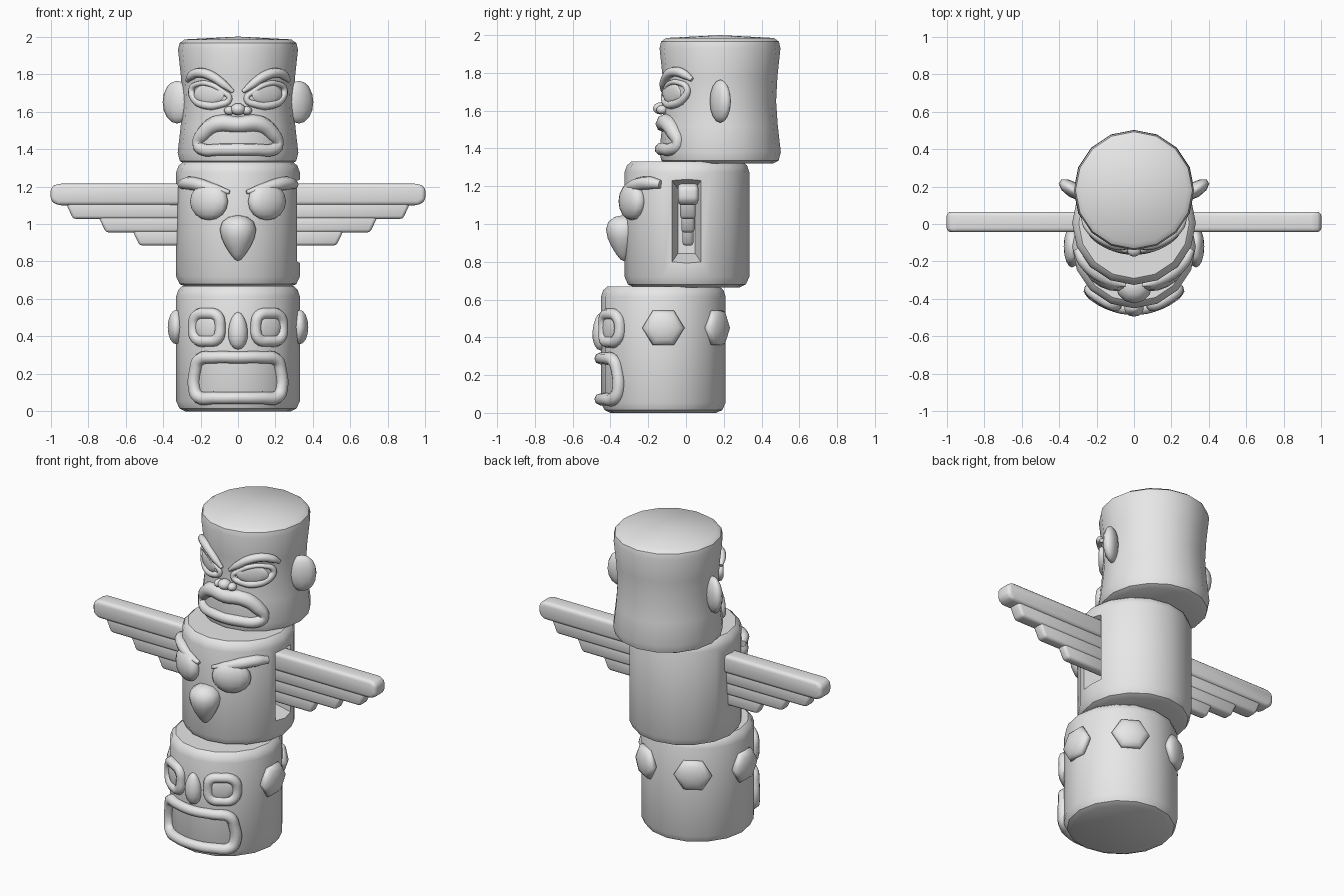
import bpy, bmesh, math
from mathutils import Matrix, Vector

if "Cube" in bpy.data.objects:
    bpy.data.objects.remove(bpy.data.objects["Cube"])

GREY = bpy.data.materials.new("carved_grey")
GREY.diffuse_color = (0.8, 0.8, 0.8, 1)
GREY.use_nodes = True
GREY.node_tree.nodes["Principled BSDF"].inputs["Base Color"].default_value = GREY.diffuse_color


def finish(ob, angle=40):
    ob.data.materials.clear()
    ob.data.materials.append(GREY)
    bpy.ops.object.select_all(action='DESELECT')
    ob.select_set(True)
    bpy.context.view_layer.objects.active = ob
    bpy.ops.object.shade_smooth_by_angle(angle=math.radians(angle))
    return ob


def from_bmesh(name, bm):
    bmesh.ops.recalc_face_normals(bm, faces=bm.faces)
    me = bpy.data.meshes.new(name)
    bm.to_mesh(me)
    bm.free()
    ob = bpy.data.objects.new(name, me)
    bpy.context.collection.objects.link(ob)
    return ob


class Drum:
    """A 16-sided turned block; at() gives points on its front surface."""
    def __init__(self, name, cy, profile, dome=0.0):
        self.cy, self.profile = cy, profile
        bm = bmesh.new()
        n, rings = 16, []
        for r, z in profile:
            rings.append([bm.verts.new((r * math.sin(2 * math.pi * i / n),
                                        cy - r * math.cos(2 * math.pi * i / n), z)) for i in range(n)])
        for a, b in zip(rings, rings[1:]):
            for i in range(n):
                bm.faces.new((a[i], a[(i + 1) % n], b[(i + 1) % n], b[i]))
        bm.faces.new(rings[0])
        tip = bm.verts.new((0, cy, profile[-1][1] + dome))
        for i in range(n):
            bm.faces.new((rings[-1][i], rings[-1][(i + 1) % n], tip))
        self.ob = from_bmesh(name, bm)

    def radius(self, z):
        for (r0, z0), (r1, z1) in zip(self.profile, self.profile[1:]):
            if z0 <= z <= z1:
                return r0 + (r1 - r0) * (z - z0) / (z1 - z0)
        return self.profile[0][0]

    def at(self, x, z, out=0.0):
        r = self.radius(z)
        a = math.asin(max(-1, min(1, x / r)))
        return Vector(((r + out) * math.sin(a), self.cy - (r + out) * math.cos(a), z)), a


def tube(name, drum, pts, closed=False, out=0.0, side=1):
    """Rounded moulding that follows the drum through (x, z, radius) points."""
    cu = bpy.data.curves.new(name, 'CURVE')
    cu.dimensions = '3D'
    cu.bevel_depth, cu.bevel_resolution, cu.resolution_u = 1.0, 2, 4
    cu.use_fill_caps = True
    sp = cu.splines.new('BEZIER')
    sp.bezier_points.add(len(pts) - 1)
    sp.use_cyclic_u = closed
    for bp, (x, z, r) in zip(sp.bezier_points, pts):
        bp.co = drum.at(x * side, z, out)[0]
        bp.radius = r
        bp.handle_left_type = bp.handle_right_type = 'AUTO'
    ob = bpy.data.objects.new(name, cu)
    bpy.context.collection.objects.link(ob)
    bpy.ops.object.select_all(action='DESELECT')
    ob.select_set(True)
    bpy.context.view_layer.objects.active = ob
    bpy.ops.object.convert(target='MESH')
    return finish(bpy.context.view_layer.objects.active, 60)


def ring(half):
    """Closed symmetric path from its right half, listed top to bottom."""
    return half + [(-x, z, r) for x, z, r in reversed(half) if x > 0]


def blob(name, loc, turn, radii, taper=0.0, seg=12, radial=False):
    """Ellipsoid, optionally tapered in height or with its pole facing out."""
    bm = bmesh.new()
    bmesh.ops.create_uvsphere(bm, u_segments=seg, v_segments=8, radius=1)
    for v in bm.verts:
        if radial:
            v.co = Vector((v.co.y, v.co.z, v.co.x))
        k = 1 + taper * v.co.z
        v.co = Vector((v.co.x * radii[0] * k, v.co.y * radii[1] * k, v.co.z * radii[2]))
    bm.transform(Matrix.Translation(loc) @ Matrix.Rotation(turn, 4, 'Z'))
    return finish(from_bmesh(name, bm), 65)


def plate(name, outline, y0, y1, side, bevel, segs=2):
    """Bevelled slab extruded in y from an (x, z) outline."""
    bm = bmesh.new()
    face = bm.faces.new([bm.verts.new((x * side, y0, z)) for x, z in outline])
    ext = bmesh.ops.extrude_face_region(bm, geom=[face])
    for v in ext['geom']:
        if isinstance(v, bmesh.types.BMVert):
            v.co.y = y1
    bmesh.ops.recalc_face_normals(bm, faces=bm.faces)
    bmesh.ops.bevel(bm, geom=bm.edges[:], offset=bevel, segments=segs, profile=0.5, affect='EDGES')
    return finish(from_bmesh(name, bm), 50)


def block_profile(z0, z1):
    return [(0.28, z0), (0.312, z0 + 0.015), (0.33, z0 + 0.055),
            (0.33, z1 - 0.055), (0.318, z1 - 0.02), (0.295, z1)]


# Three stacked blocks
low = Drum("lower_block", -0.12, block_profile(0, 0.67))
mid = Drum("middle_block", 0.005, block_profile(0.665, 1.33))
top = Drum("upper_block", 0.18, [(0.28, 1.32), (0.31, 1.335), (0.322, 1.38), (0.306, 1.52), (0.297, 1.65),
                                 (0.304, 1.78), (0.32, 1.93), (0.312, 1.965), (0.285, 1.985)], 0.015)

# Wing slots cut into the middle block
for s in (1, -1):
    bm = bmesh.new()
    bmesh.ops.create_cube(bm, size=1)
    for v in bm.verts:
        outer = v.co.x > 0
        half_y, half_z = (0.09, 0.235) if outer else (0.045, 0.17)
        v.co = Vector((s * (0.36 if outer else 0.21), 0.003 + math.copysign(half_y, v.co.y),
                       1.015 + math.copysign(half_z, v.co.z)))
    cutter = from_bmesh("slot_cutter", bm)
    cutter.hide_render = True
    bpy.context.view_layer.objects.active = mid.ob
    mod = mid.ob.modifiers.new("slot", 'BOOLEAN')
    mod.operation, mod.solver, mod.object = 'DIFFERENCE', 'EXACT', cutter
    bpy.ops.object.modifier_apply(modifier=mod.name)
    bpy.data.objects.remove(cutter)
for d in (low, mid, top):
    finish(d.ob)

# Lower face: mouth and nose
tube("lower_mouth", low, ring([(0, 0.288, 0.032), (0.13, 0.288, 0.032), (0.205, 0.275, 0.035), (0.225, 0.22, 0.033),
                               (0.23, 0.12, 0.034), (0.21, 0.078, 0.036), (0.13, 0.072, 0.033), (0, 0.072, 0.032)]),
     True, 0.003)
blob("lower_nose", low.at(0, 0.43)[0], 0, (0.052, 0.045, 0.1), -0.15)

# Middle face: beak
blob("beak", mid.at(0, 0.925, 0.005)[0], 0, (0.088, 0.085, 0.122), 0.5)

# Upper face: lips and nose
tube("upper_lips", top, ring([(0, 1.53, 0.044), (0.11, 1.535, 0.047), (0.185, 1.485, 0.043), (0.218, 1.425, 0.032),
                              (0.19, 1.398, 0.034), (0.1, 1.397, 0.034), (0, 1.397, 0.034)]), True, -0.008)
blob("upper_nose", top.at(0, 1.612, 0.015)[0], 0, (0.04, 0.04, 0.032))

for s, tag in ((1, "right"), (-1, "left")):
    # Lower eyes: soft square rims with shallow hollows
    eye = [(0.165, 0.522, 0.03), (0.222, 0.508, 0.032), (0.237, 0.45, 0.03), (0.222, 0.388, 0.032),
           (0.165, 0.376, 0.03), (0.11, 0.388, 0.032), (0.096, 0.45, 0.03), (0.11, 0.508, 0.032)]
    tube("lower_eye_rim_" + tag, low, eye, True, 0.0, s)
    p, a = low.at(0.165 * s, 0.45)
    blob("lower_eye_" + tag, p, a, (0.075, 0.015, 0.07))

    # Studs around the lower block
    for az in (90, 150):
        t = math.radians(az) * s
        p = Vector((0.33 * math.sin(t), -0.12 - 0.33 * math.cos(t), 0.45))
        blob("stud_%d_%s" % (az, tag), p, t, (0.112, 0.045, 0.106), seg=6, radial=True)

    # Middle eyes and brows
    p, a = mid.at(0.155 * s, 1.12)
    blob("middle_eye_" + tag, p, a, (0.115, 0.055, 0.1))
    tube("middle_brow_" + tag, mid, [(0.045, 1.17, 0.01), (0.11, 1.183, 0.026), (0.2, 1.208, 0.035),
                                     (0.265, 1.218, 0.035), (0.3, 1.21, 0.022)], False, 0.005, s)

    # Wing: rounded leading bar and three feather rows
    plate("wing_bar_" + tag, [(0.2, 1.1), (0.965, 1.1), (1.0, 1.125), (1.0, 1.195), (0.965, 1.215), (0.2, 1.215)],
          -0.043, 0.065, s, 0.022, 3)
    for i, (x, z0, z1) in enumerate([(0.9, 1.027, 1.125), (0.725, 0.955, 1.05), (0.545, 0.885, 0.98)]):
        h = 0.041 - 0.006 * i
        plate("feather_row_%d_%s" % (i + 1, tag), [(0.2, z0), (x - 0.02, z0), (x + 0.025, z1), (0.2, z1)],
              0.01 - h, 0.01 + h, s, 0.016)

    # Upper eyes, slanted rims and angry brows
    tube("upper_eye_rim_" + tag, top, [(0.045, 1.668, 0.016), (0.1, 1.637, 0.02), (0.17, 1.634, 0.023),
                                       (0.228, 1.665, 0.022), (0.246, 1.715, 0.018), (0.21, 1.748, 0.014),
                                       (0.14, 1.742, 0.014), (0.08, 1.705, 0.014)], True, 0.002, s)
    p, a = top.at(0.155 * s, 1.693)
    blob("upper_eyeball_" + tag, p, a, (0.095, 0.014, 0.055))
    tube("upper_brow_" + tag, top, [(0.025, 1.705, 0.01), (0.075, 1.745, 0.022), (0.14, 1.79, 0.026),
                                    (0.205, 1.807, 0.026), (0.245, 1.79, 0.024), (0.266, 1.765, 0.012)],
         False, 0.006, s)
    blob("nostril_" + tag, top.at(0.045 * s, 1.605, 0.01)[0], 0, (0.028, 0.03, 0.024))

    # Ears
    blob("ear_" + tag, Vector((0.325 * s, 0.182, 1.65)), math.radians(32) * s, (0.087, 0.042, 0.114), seg=10)
